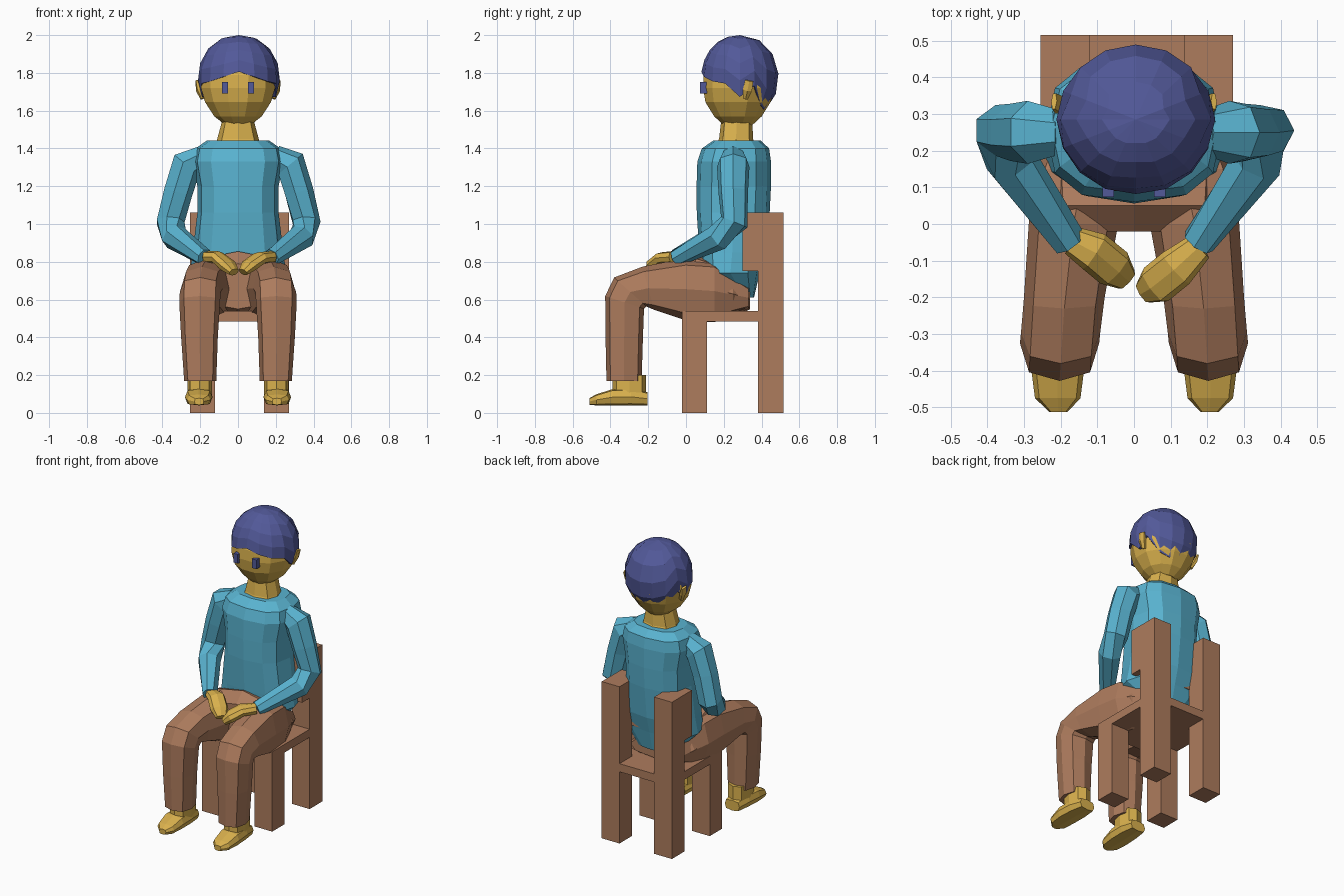
import bpy, bmesh
from math import sin, cos, radians, pi
from mathutils import Vector


def material(name, rgb):
    m = bpy.data.materials.new(name)
    m.diffuse_color = (*rgb, 1)
    return m


SHIRT = material("shirt_blue", (0.10, 0.45, 0.63))
BROWN = material("brown", (0.42, 0.20, 0.11))
SKIN = material("skin_yellow", (0.70, 0.44, 0.075))
HAIR = material("hair_blue", (0.085, 0.10, 0.32))


def finish(name, bm, mat):
    bmesh.ops.recalc_face_normals(bm, faces=bm.faces)
    me = bpy.data.meshes.new(name)
    bm.to_mesh(me)
    bm.free()
    me.materials.append(mat)
    ob = bpy.data.objects.new(name, me)
    bpy.context.collection.objects.link(ob)
    return ob


def box(name, lo, hi, mat):
    lo, hi = Vector(lo), Vector(hi)
    bm = bmesh.new()
    bmesh.ops.create_cube(bm, size=1)
    for v in bm.verts:
        v.co = (lo + hi) / 2 + v.co * (hi - lo)
    return finish(name, bm, mat)


def loft(name, rings, n, mat, power=0.75, turn=0.0):
    """Skin closed rings, each given as (centre, side vector, up vector)."""
    bm = bmesh.new()
    rows = []
    for c, u, v in rings:
        row = []
        for i in range(n):
            a = 2 * pi * (i + turn) / n
            f = lambda t: (1 if t > 0 else -1) * abs(t) ** power if abs(t) > 1e-6 else 0
            row.append(bm.verts.new(Vector(c) + u * f(cos(a)) + v * f(sin(a))))
        rows.append(row)
    for a, b in zip(rows, rows[1:]):
        for i in range(n):
            j = (i + 1) % n
            bm.faces.new((a[i], a[j], b[j], b[i]))
    bm.faces.new(rows[0])
    bm.faces.new(rows[-1])
    return finish(name, bm, mat)


def flat(z, cy, rx, ry):
    return Vector((0, cy, z)), Vector((rx, 0, 0)), Vector((0, ry, 0))


def pitched(x, y, z, w, h, deg=0):
    a = radians(deg)
    return Vector((x, y, z)), Vector((w, 0, 0)), Vector((0, -sin(a), cos(a))) * h


def tube(name, pts, n, mat, ref, power=1.0):
    """Limb along a path of (x, y, z, width, thickness)."""
    p = [Vector(q[:3]) for q in pts]
    rings = []
    for i, q in enumerate(pts):
        t = Vector()
        if i:
            t += (p[i] - p[i - 1]).normalized()
        if i < len(p) - 1:
            t += (p[i + 1] - p[i]).normalized()
        t.normalize()
        u = t.cross(Vector(ref)).normalized()
        rings.append((p[i], u * q[3], u.cross(t) * q[4]))
    return loft(name, rings, n, mat, power)


# Chair
box("seat", (-0.255, -0.02, 0.485), (0.27, 0.515, 0.54), BROWN)
box("backrest", (-0.255, 0.30, 0.75), (0.27, 0.385, 1.06), BROWN)
for side, x in (("left", -0.255), ("right", 0.137)):
    box(side + "_front_leg", (x, -0.02, 0), (x + 0.133, 0.11, 0.5), BROWN)
    box(side + "_back_post", (x, 0.38, 0), (x + 0.133, 0.515, 1.06), BROWN)

# Torso, neck and pelvis
loft("shirt", [flat(*r) for r in (
    (0.61, 0.31, 0.13, 0.05), (0.74, 0.235, 0.255, 0.155), (0.85, 0.245, 0.24, 0.175),
    (1.06, 0.25, 0.215, 0.193), (1.2, 0.253, 0.215, 0.197), (1.33, 0.255, 0.24, 0.195),
    (1.40, 0.262, 0.225, 0.178), (1.442, 0.27, 0.165, 0.125))], 12, SHIRT)
loft("neck", [flat(*r) for r in (
    (1.42, 0.265, 0.12, 0.105), (1.45, 0.265, 0.11, 0.09), (1.58, 0.27, 0.075, 0.08))], 8, SKIN)
loft("pelvis", [pitched(*r) for r in (
    (0, 0.34, 0.60, 0.18, 0.05), (0, 0.25, 0.63, 0.24, 0.13), (0, 0.12, 0.66, 0.255, 0.175),
    (0, 0.05, 0.69, 0.25, 0.165), (0, -0.02, 0.67, 0.2, 0.12))], 8, BROWN)

# Head and hair
loft("head", [flat(*r) for r in (
    (1.525, 0.275, 0.07, 0.08), (1.57, 0.275, 0.13, 0.13), (1.645, 0.275, 0.18, 0.178),
    (1.72, 0.28, 0.203, 0.196), (1.79, 0.28, 0.2, 0.192), (1.87, 0.28, 0.165, 0.16),
    (1.93, 0.28, 0.10, 0.10))], 12, SKIN, 0.95, 0.5)

# Hairline drop in degrees, listed from face centre round to the nape
hairline = [82, 89, 95, 98, 117, 101, 131, 139, 141]
bm = bmesh.new()
crown = bm.verts.new((0.005, 0.285, 2.0))
cols = []
for k in range(16):
    a = -pi / 2 + k * pi / 8
    drop = radians(hairline[min(k, 16 - k)])
    col = []
    for i in range(1, 7):
        phi, s = drop * min(i, 5) / 5, (0.88 if i == 6 else 1)
        r = sin(phi) ** 0.92 * s
        col.append(bm.verts.new((0.005 + 0.217 * r * cos(a), 0.285 + 0.205 * r * sin(a),
                                 1.775 + 0.225 * cos(phi))))
    cols.append(col)
for k in range(16):
    a, b = cols[k], cols[(k + 1) % 16]
    bm.faces.new((crown, a[0], b[0]))
    for i in range(5):
        bm.faces.new((a[i], a[i + 1], b[i + 1], b[i]))
finish("hair", bm, HAIR)

for side, s in (("left", -1), ("right", 1)):
    # Eyes and ears
    box(side + "_eye", (s * 0.07 - 0.016, 0.074, 1.69), (s * 0.07 + 0.016, 0.12, 1.752), HAIR)
    tube(side + "_ear", [(s * 0.185, 0.315, 1.665, 0.015, 0.015),
                         (s * 0.205, 0.325, 1.71, 0.018, 0.028),
                         (s * 0.218, 0.335, 1.758, 0.008, 0.025)], 6, SKIN, (0, 1, 0))
    # Sleeves
    tube(side + "_sleeve", [(s * x, y, z, r, r) for x, y, z, r in (
        (0.19, 0.25, 1.36, 0.06), (0.275, 0.25, 1.315, 0.088), (0.32, 0.25, 1.17, 0.08),
        (0.36, 0.255, 1.01, 0.077), (0.335, 0.17, 0.93, 0.072), (0.175, -0.05, 0.822, 0.047))],
        7, SHIRT, (0, 1, 0))
    # Trouser legs bent at the knee
    loft(side + "_trouser_leg", [pitched(s * r[0], *r[1:]) for r in (
        (0.11, 0.33, 0.61, 0.09, 0.06), (0.135, 0.15, 0.645, 0.14, 0.165),
        (0.165, 0.0, 0.655, 0.122, 0.165), (0.19, -0.2, 0.66, 0.11, 0.118, 15),
        (0.2, -0.295, 0.64, 0.108, 0.115, 48), (0.203, -0.325, 0.585, 0.108, 0.108, 72),
        (0.204, -0.327, 0.4, 0.097, 0.099, 90), (0.2, -0.328, 0.17, 0.085, 0.093, 90))],
        8, BROWN, 0.75)
    # Ankles and feet
    loft(side + "_ankle", [pitched(s * 0.203, -0.3, z, 0.065, 0.088, 90)
                           for z in (0.2, 0.09)], 8, SKIN)
    loft(side + "_foot", [pitched(s * r[0], *r[1:]) for r in (
        (0.203, -0.203, 0.075, 0.055, 0.035), (0.205, -0.29, 0.085, 0.07, 0.045),
        (0.208, -0.39, 0.083, 0.073, 0.043), (0.208, -0.475, 0.069, 0.062, 0.029),
        (0.206, -0.512, 0.06, 0.025, 0.018))], 8, SKIN, 0.6)

# Hands resting on the thighs
hands = {"left": ((-0.17, -0.045, 0.825), (-0.11, -0.075, 0.825),
                  (-0.055, -0.12, 0.78), (-0.022, -0.15, 0.745)),
         "right": ((0.178, -0.062, 0.825), (0.115, -0.12, 0.82),
                   (0.06, -0.165, 0.78), (0.028, -0.185, 0.745))}
sizes = ((0.04, 0.032), (0.056, 0.032), (0.056, 0.034), (0.034, 0.022))
for side, pts in hands.items():
    tube(side + "_hand", [(*p, *q) for p, q in zip(pts, sizes)], 8, SKIN, (0, 0, 1), 0.8)
